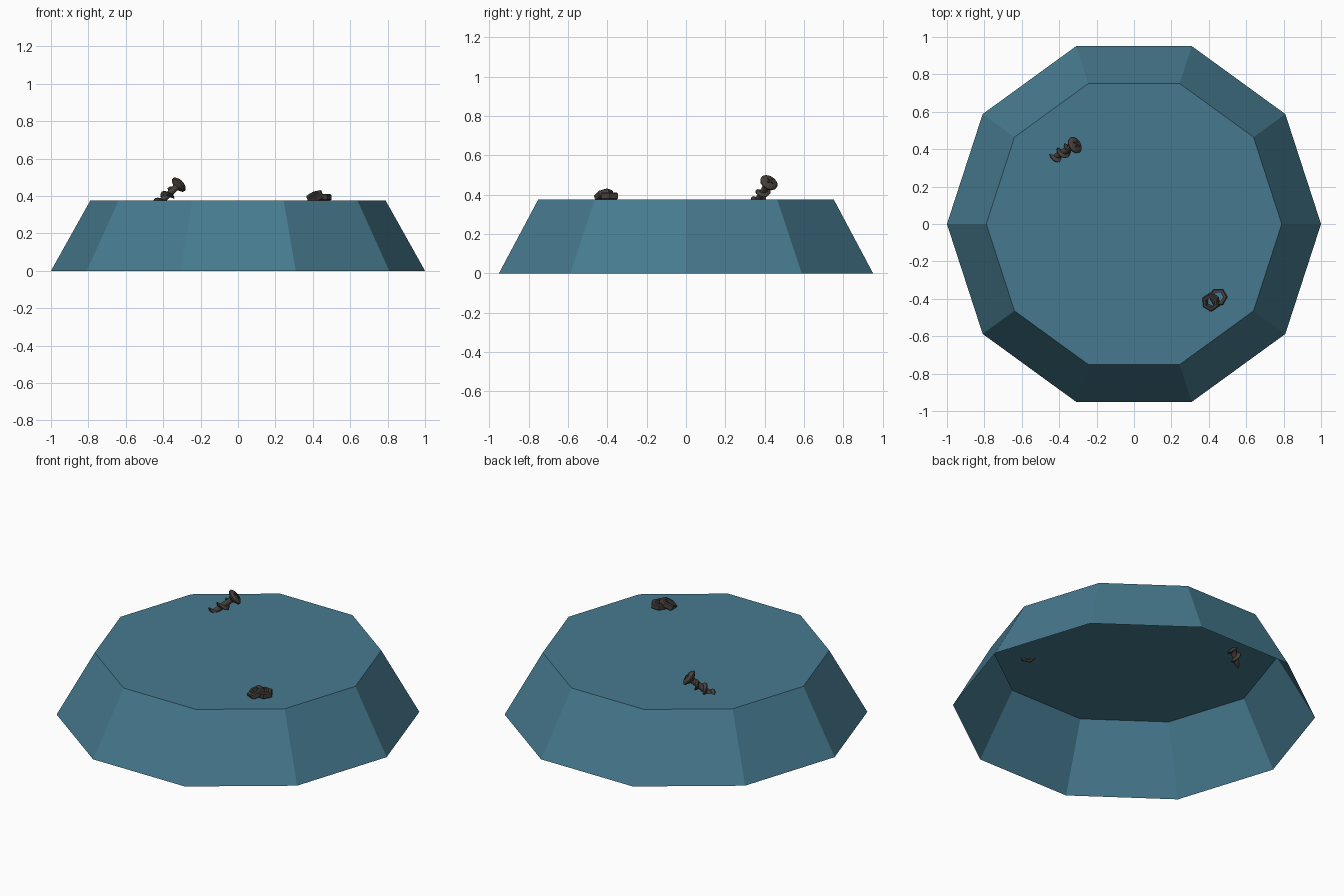
import bpy, bmesh, math
from mathutils import Vector, Matrix

if "Cube" in bpy.data.objects:
    bpy.data.objects.remove(bpy.data.objects["Cube"])


def material(name, rgb):
    m = bpy.data.materials.new(name)
    m.diffuse_color = (*rgb, 1)
    m.use_nodes = True
    m.node_tree.nodes["Principled BSDF"].inputs["Base Color"].default_value = m.diffuse_color
    return m


TEAL = material("teal", (0.062, 0.195, 0.275))
METAL = material("dark_metal", (0.060, 0.052, 0.048))
RECESS = material("recess_dark", (0.022, 0.020, 0.019))


def make(name, bm, mat, matrix=None):
    if matrix is not None:
        bm.transform(matrix)
    me = bpy.data.meshes.new(name)
    bm.to_mesh(me)
    bm.free()
    me.materials.append(mat)
    ob = bpy.data.objects.new(name, me)
    bpy.context.collection.objects.link(ob)
    return ob


def lathe(bm, profile, n, closed=False, cap_last=False, cap_first=False):
    """Rings of n sides through (radius, z) points, listed bottom to top."""
    rings = [[bm.verts.new((r * math.cos(2 * math.pi * i / n),
                            r * math.sin(2 * math.pi * i / n), z))
              for i in range(n)] for r, z in profile]
    pairs = list(zip(rings, rings[1:]))
    if closed:
        pairs.append((rings[-1], rings[0]))
    for a, b in pairs:
        for i in range(n):
            j = (i + 1) % n
            bm.faces.new((a[i], a[j], b[j], b[i]))
    if cap_last:
        bm.faces.new(rings[-1])
    if cap_first:
        bm.faces.new(rings[0][::-1])


def place(loc, axis, spin=0):
    rot = Vector(axis).to_track_quat('Z', 'Y').to_matrix().to_4x4()
    return Matrix.Translation(loc) @ rot @ Matrix.Rotation(spin, 4, 'Z')


# Ten-sided dish: sloping walls and top, open underneath
bm = bmesh.new()
lathe(bm, [(1.0, 0), (0.79, 0.375)], 10, cap_last=True)
make("dish", bm, TEAL)

# Screw: head and shaft
screw = place((-0.312, 0.424, 0.465), (0.66, 0.40, 0.63))
bm = bmesh.new()
lathe(bm, [(0.003, -0.25), (0.016, -0.21), (0.018, -0.03), (0.046, -0.012),
           (0.048, -0.004), (0.036, 0.006), (0.018, 0.010)], 12,
      cap_last=True, cap_first=True)
make("screw_body", bm, METAL, screw)

# Screw thread: helical ridge fading out at the tip
bm = bmesh.new()
prev = None
turns, steps, pitch = 3.4, 10, 0.056
total = int(turns * steps)
for k in range(total + 1):
    a = 2 * math.pi * k / steps
    z = -0.232 + pitch * k / steps
    out = 0.012 + 0.024 * min(1, k / 8, (total - k) / 4 + 0.1)
    row = [bm.verts.new((r * math.cos(a), r * math.sin(a), z + dz))
           for r, dz in ((0.010, -0.014), (out, -0.002), (out, 0.002), (0.010, 0.014))]
    if prev:
        for i in range(3):
            bm.faces.new((prev[i], row[i], row[i + 1], prev[i + 1]))
    prev = row
make("screw_thread", bm, METAL, screw)

# Cross slot on the screw head
bm = bmesh.new()
for sx, sy in ((0.044, 0.011), (0.011, 0.044)):
    bmesh.ops.create_cube(bm, size=1, matrix=Matrix.Translation((0, 0, 0.0075))
                          @ Matrix.Diagonal((sx, sy, 0.007, 1)))
make("screw_slot", bm, RECESS, screw @ Matrix.Rotation(0.6, 4, 'Z'))


# Hex nuts: one flat, one leaning on it
def nut(name, matrix):
    bm = bmesh.new()
    h = 0.017
    # outer hexagon wall, chamfered rims, round-ish bore
    lathe(bm, [(0.027, -h), (0.044, -h), (0.050, -h + 0.005),
               (0.050, h - 0.005), (0.044, h), (0.027, h)], 6, closed=True)
    bmesh.ops.recalc_face_normals(bm, faces=bm.faces)
    make(name, bm, METAL, matrix)


nut("flat_nut", Matrix.Translation((0.45, -0.39, 0.393)))
nut("leaning_nut", place((0.412, -0.417, 0.396), (-0.36, -0.30, 0.88), 0.4))
